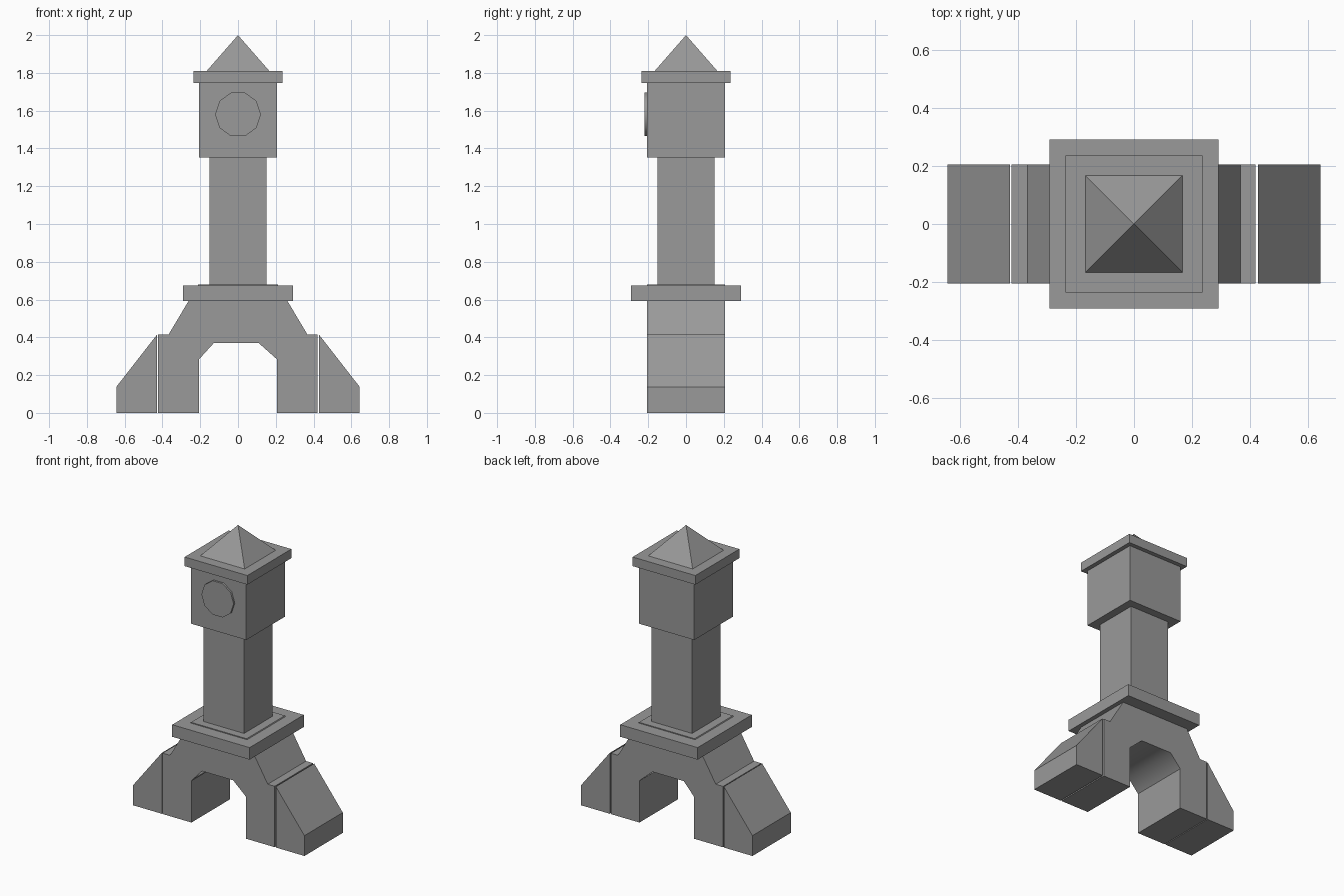
import bpy, bmesh, math
from mathutils import Vector

if "Cube" in bpy.data.objects:
    bpy.data.objects.remove(bpy.data.objects["Cube"])

grey = bpy.data.materials.new("dark_grey")
grey.diffuse_color = (0.32, 0.32, 0.32, 1)
grey.use_nodes = True
grey.node_tree.nodes["Principled BSDF"].inputs["Base Color"].default_value = grey.diffuse_color


def finish(name, bm):
    bmesh.ops.recalc_face_normals(bm, faces=bm.faces)
    mesh = bpy.data.meshes.new(name)
    bm.to_mesh(mesh)
    bm.free()
    mesh.materials.append(grey)
    obj = bpy.data.objects.new(name, mesh)
    bpy.context.collection.objects.link(obj)
    return obj


def prism(name, profile, y0, y1):
    """Extrude a closed (x, z) profile along y."""
    bm = bmesh.new()
    face = bm.faces.new([bm.verts.new((x, y0, z)) for x, z in profile])
    ext = bmesh.ops.extrude_face_region(bm, geom=[face])
    verts = [g for g in ext["geom"] if isinstance(g, bmesh.types.BMVert)]
    bmesh.ops.translate(bm, verts=verts, vec=Vector((0, y1 - y0, 0)))
    return finish(name, bm)


def block(name, half, z0, z1):
    """Square block centred on the tower axis."""
    return prism(name, [(-half, z0), (half, z0), (half, z1), (-half, z1)], -half, half)


def smooth(obj, degrees):
    bpy.ops.object.select_all(action='DESELECT')
    bpy.context.view_layer.objects.active = obj
    obj.select_set(True)
    bpy.ops.object.shade_smooth_by_angle(angle=math.radians(degrees))


D = 0.206        # half depth of the base
SPRING = 0.284   # height where the arch soffit starts

# Arched base with stepped, sloping shoulders; only the soffit is smooth
arch = prism("arched_base", [
    (-0.423, 0), (-0.423, 0.414), (-0.368, 0.414), (-0.209, 0.681),
    (0.209, 0.681), (0.368, 0.414), (0.42, 0.414), (0.42, 0),
    (0.206, 0), (0.206, SPRING), (0.108, 0.371),
    (-0.127, 0.371), (-0.206, SPRING), (-0.206, 0)], -D, D)
smooth(arch, 52)
for e in arch.data.edges:
    if all(abs(arch.data.vertices[v].co.z - SPRING) < 0.001 for v in e.vertices):
        e.use_edge_sharp = True

# Sloped buttresses on both sides
for side, s in (("left", -1), ("right", 1)):
    prism(side + "_buttress", [(s * x, z) for x, z in
          [(0.429, 0), (0.644, 0), (0.644, 0.138), (0.429, 0.414)]], -D, D)

# Stacked square tower
for name, half, z0, z1 in [
        ("platform", 0.291, 0.593, 0.675),
        ("shaft", 0.152, 0.675, 1.352),
        ("clock_housing", 0.207, 1.352, 1.747),
        ("cornice", 0.236, 1.747, 1.809)]:
    block(name, half, z0, z1)

# Ten-sided clock face on the front
clock = prism("clock_face", [(0.121 * math.cos(i * math.pi / 5),
                              1.58 + 0.121 * math.sin(i * math.pi / 5))
                             for i in range(10)], -0.22, -0.2)
smooth(clock, 40)

# Pyramid roof
bm = bmesh.new()
h = 0.168
base = [bm.verts.new((x, y, 1.808)) for x, y in [(-h, -h), (h, -h), (h, h), (-h, h)]]
tip = bm.verts.new((0, 0, 2.0))
bm.faces.new(base)
for i in range(4):
    bm.faces.new((base[i], base[(i + 1) % 4], tip))
finish("roof", bm)
